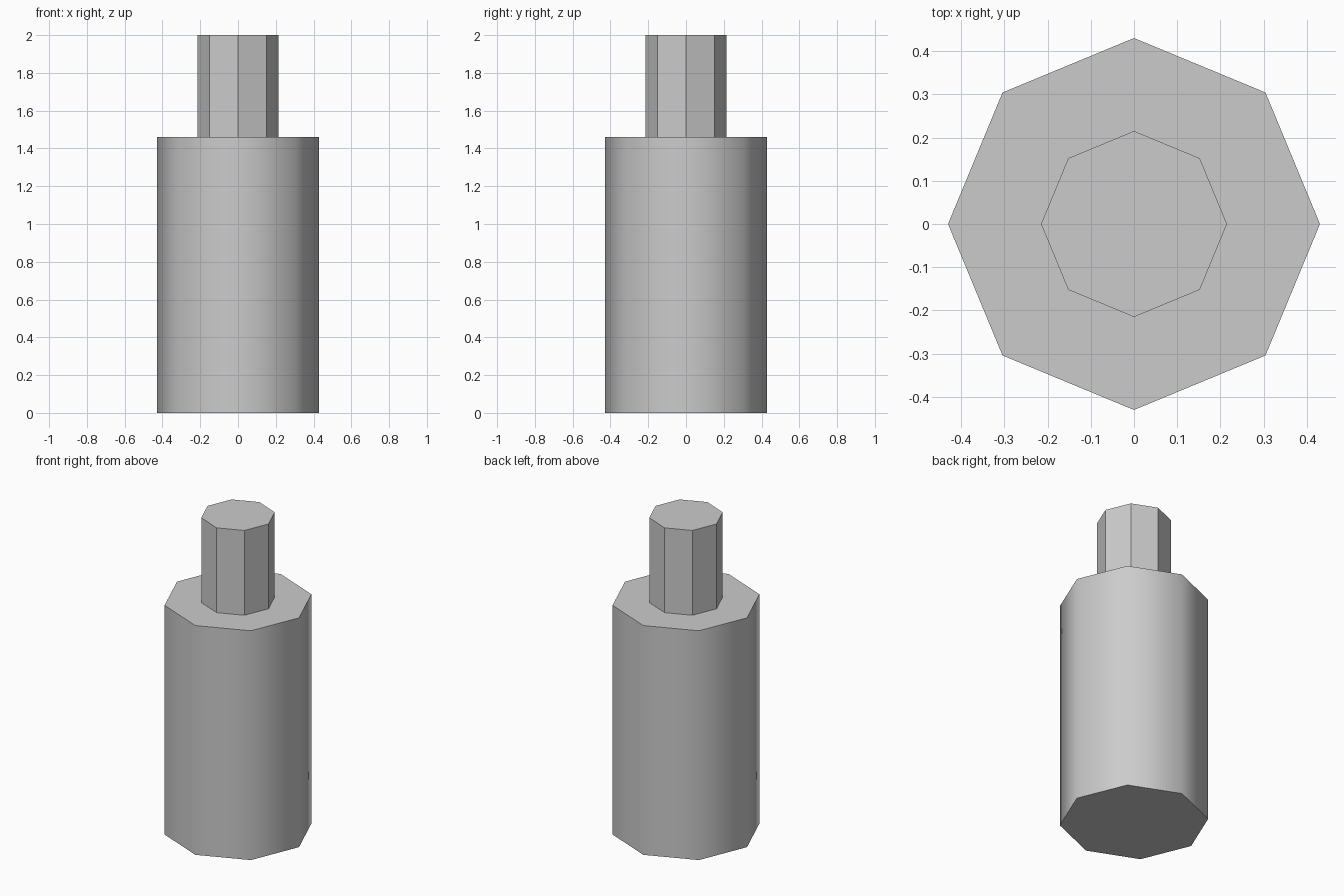
import bpy
import math

cube = bpy.data.objects.get("Cube")
if cube:
    bpy.data.objects.remove(cube, do_unlink=True)

# Single plain grey for the whole model
grey = bpy.data.materials.new("light_grey")
grey.use_nodes = True
colour = (0.6, 0.6, 0.6, 1.0)
grey.diffuse_color = colour
grey.node_tree.nodes["Principled BSDF"].inputs["Base Color"].default_value = colour


def octagonal_prism(name, radius, bottom, top):
    bpy.ops.mesh.primitive_cylinder_add(
        vertices=8, radius=radius, depth=top - bottom,
        location=(0, 0, (bottom + top) / 2))
    obj = bpy.context.object
    obj.name = name
    obj.data.materials.append(grey)
    return obj


# Wide body: sides shaded smooth, cap rims kept sharp
octagonal_prism("body", 0.43, 0, 1.46)
bpy.ops.object.shade_smooth_by_angle(angle=math.radians(60))

# Narrow faceted neck standing on the body
octagonal_prism("neck", 0.215, 1.46, 2)
bpy.ops.object.shade_flat()
